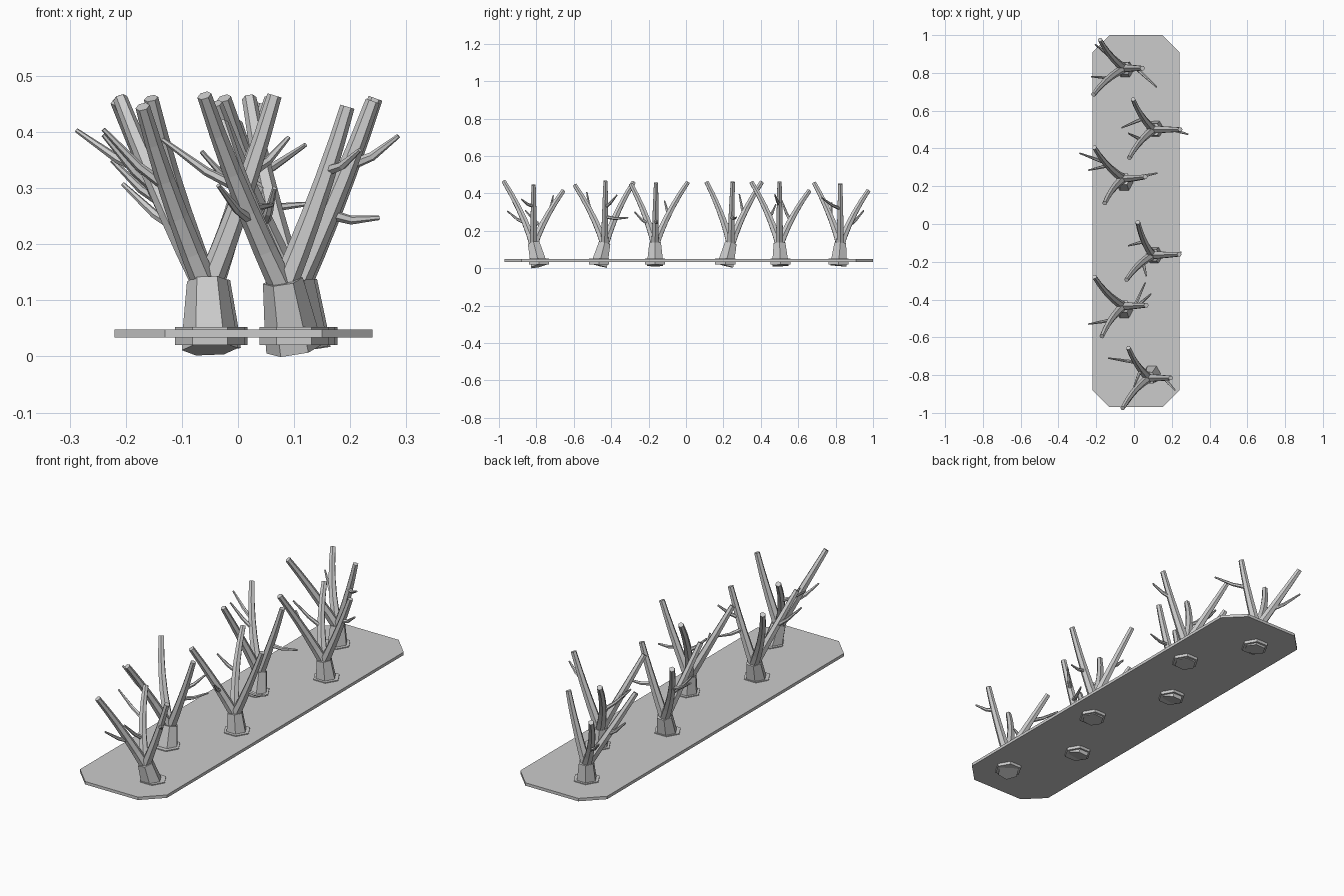
import bpy, bmesh, math
from mathutils import Vector

if "Cube" in bpy.data.objects:
    bpy.data.objects.remove(bpy.data.objects["Cube"])

UP = Vector((0, 0, 1))


def finish(name, bm):
    bmesh.ops.recalc_face_normals(bm, faces=bm.faces)
    me = bpy.data.meshes.new(name)
    bm.to_mesh(me)
    bm.free()
    ob = bpy.data.objects.new(name, me)
    bpy.context.collection.objects.link(ob)
    return ob


def tube(bm, pts, radii, sides=6):
    """Capped tapering tube through the points."""
    rings = []
    for i, p in enumerate(pts):
        d = pts[min(i + 1, len(pts) - 1)] - pts[max(i - 1, 0)]
        q = UP.rotation_difference(d.normalized())
        rings.append([bm.verts.new(p + q @ Vector((
            radii[i] * math.cos(2 * math.pi * k / sides),
            radii[i] * math.sin(2 * math.pi * k / sides), 0))) for k in range(sides)])
    for a, b in zip(rings, rings[1:]):
        for k in range(sides):
            n = (k + 1) % sides
            bm.faces.new((a[k], a[n], b[n], b[k]))
    bm.faces.new(rings[0][::-1])
    bm.faces.new(rings[-1])


def bezier(a, c, b, t):
    return a * (1 - t) ** 2 + c * 2 * t * (1 - t) + b * t * t


def tree(num, base, fork, tips, twigs):
    # trunk leaning from base to fork
    foot = Vector((*base, 0.013))
    top = Vector((*fork, 0.135))
    bm = bmesh.new()
    tube(bm, [foot, foot.lerp(top, 0.3), top], [0.05, 0.047, 0.036])
    finish(f"trunk_{num}", bm)

    # hexagonal socket through the board
    bm = bmesh.new()
    tube(bm, [Vector((*base, 0.02)), Vector((*base, 0.052))], [0.062, 0.062])
    finish(f"socket_{num}", bm)

    # three main branches: back, front and right
    start = Vector((*fork, 0.12))
    curves = []
    bm = bmesh.new()
    for tip in tips:
        tip = Vector(tip)
        ctrl = start.lerp(tip, 0.5)
        ctrl.y = start.y + (tip.y - start.y) * 0.33
        ctrl.x -= 0.012 if tip.x < start.x else -0.01
        curves.append((start, ctrl, tip))
        ts = [k / 5 for k in range(6)]
        tube(bm, [bezier(start, ctrl, tip, t) for t in ts],
             [0.023 - 0.010 * t for t in ts])
    finish(f"branches_{num}", bm)

    # thin twigs growing off the branches
    bm = bmesh.new()
    for branch, t, tip in twigs:
        a, b = bezier(*curves[branch], t), Vector(tip)
        mid = a.lerp(b, 0.45) - Vector((0, 0, 0.008))
        tube(bm, [a, mid, b], [0.010, 0.008, 0.004])
    finish(f"twigs_{num}", bm)


# board with cut corners
outline = [(-0.13, -0.97), (0.15, -0.97), (0.24, -0.88), (0.24, 0.91),
           (0.15, 1.0), (-0.13, 1.0), (-0.22, 0.91), (-0.22, -0.88)]
bm = bmesh.new()
face = bm.faces.new([bm.verts.new((x, y, 0.034)) for x, y in outline])
ext = bmesh.ops.extrude_face_region(bm, geom=[face])
bmesh.ops.translate(bm, vec=(0, 0, 0.014),
                    verts=[v for v in ext["geom"] if isinstance(v, bmesh.types.BMVert)])
finish("base_board", bm)

BACK, FRONT, RIGHT = 0, 1, 2
tree(1, (-0.045, 0.815), (-0.05, 0.825),
     [(-0.18, 0.975, 0.415), (-0.215, 0.685, 0.455), (0.045, 0.825, 0.45)],
     [(RIGHT, 0.6, (0.12, 0.725, 0.377)), (FRONT, 0.45, (-0.225, 0.78, 0.35)),
      (BACK, 0.35, (-0.205, 0.95, 0.307))])
tree(2, (0.115, 0.505), (0.105, 0.50),
     [(-0.005, 0.66, 0.415), (-0.025, 0.35, 0.46), (0.245, 0.50, 0.46)],
     [(RIGHT, 0.65, (0.286, 0.475, 0.393)), (BACK, 0.45, (-0.065, 0.51, 0.365)),
      (FRONT, 0.45, (-0.03, 0.48, 0.34))])
tree(3, (-0.05, 0.21), (-0.055, 0.24),
     [(-0.21, 0.405, 0.46), (-0.155, 0.11, 0.46), (0.06, 0.25, 0.46)],
     [(BACK, 0.6, (-0.288, 0.375, 0.403)), (RIGHT, 0.45, (0.125, 0.27, 0.272)),
      (BACK, 0.5, (-0.24, 0.285, 0.395))])
tree(4, (0.11, -0.165), (0.10, -0.165),
     [(0.02, 0.01, 0.46), (-0.04, -0.295, 0.45), (0.24, -0.16, 0.455)],
     [(BACK, 0.5, (-0.03, -0.115, 0.36)), (FRONT, 0.35, (0.065, -0.275, 0.30)),
      (RIGHT, 0.4, (0.252, -0.15, 0.247))])
tree(5, (-0.05, -0.465), (-0.055, -0.435),
     [(-0.21, -0.28, 0.46), (-0.17, -0.595, 0.445), (0.065, -0.43, 0.465)],
     [(RIGHT, 0.45, (0.06, -0.31, 0.27)), (RIGHT, 0.6, (0.09, -0.37, 0.39)),
      (FRONT, 0.55, (-0.24, -0.53, 0.405))])
tree(6, (0.10, -0.785), (0.08, -0.815),
     [(-0.03, -0.655, 0.415), (-0.06, -0.975, 0.465), (0.195, -0.815, 0.445)],
     [(BACK, 0.6, (-0.135, -0.71, 0.387)), (FRONT, 0.35, (-0.035, -0.955, 0.305)),
      (RIGHT, 0.65, (0.217, -0.88, 0.368)), (BACK, 0.35, (0.0, -0.86, 0.31))])
